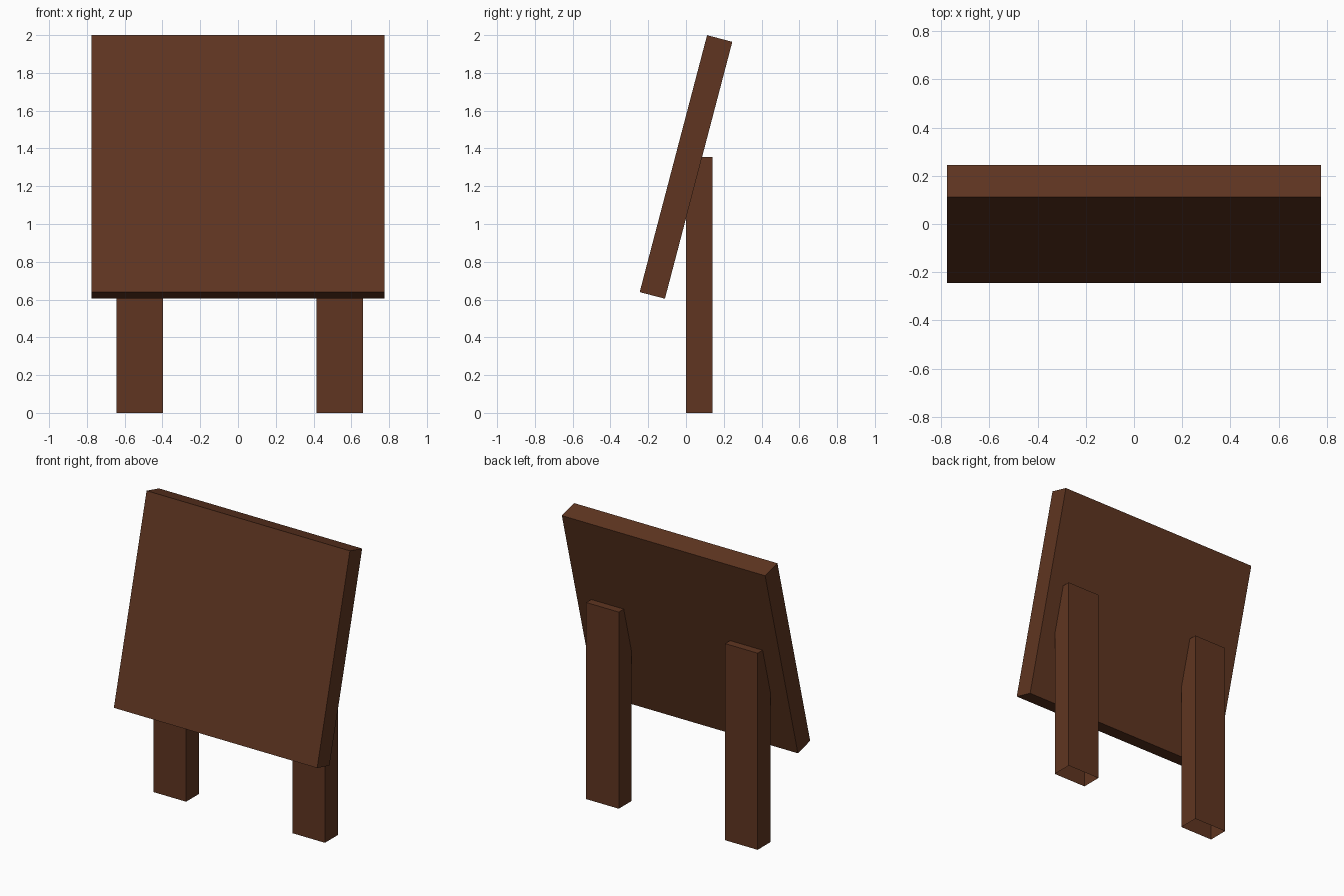
import bpy, bmesh, math
from mathutils import Matrix

if "Cube" in bpy.data.objects:
    bpy.data.objects.remove(bpy.data.objects["Cube"])

wood = bpy.data.materials.new("dark_wood")
wood.diffuse_color = (0.115, 0.036, 0.015, 1)
wood.use_nodes = True
wood.node_tree.nodes["Principled BSDF"].inputs["Base Color"].default_value = wood.diffuse_color


def box(name, size, centre, tilt=0.0, open_bottom=False):
    bm = bmesh.new()
    bmesh.ops.create_cube(bm, size=1.0)
    if open_bottom:
        under = [f for f in bm.faces if f.normal.z < -0.9]
        bmesh.ops.delete(bm, geom=under, context='FACES_ONLY')
    bmesh.ops.scale(bm, vec=size, verts=bm.verts)
    mesh = bpy.data.meshes.new(name)
    bm.to_mesh(mesh)
    bm.free()
    mesh.materials.append(wood)
    obj = bpy.data.objects.new(name, mesh)
    obj.matrix_world = Matrix.Translation(centre) @ Matrix.Rotation(tilt, 4, 'X')
    bpy.context.collection.objects.link(obj)
    return obj


# Sign panel, leaning back
box("panel", (1.55, 0.138, 1.406), (0, 0, 1.302), tilt=math.radians(-14.7))

# Two upright posts behind it, open underneath
for side, x in (("left", -0.52), ("right", 0.539)):
    box(side + "_post", (0.248, 0.139, 1.355), (x, 0.07, 0.6775), open_bottom=True)
